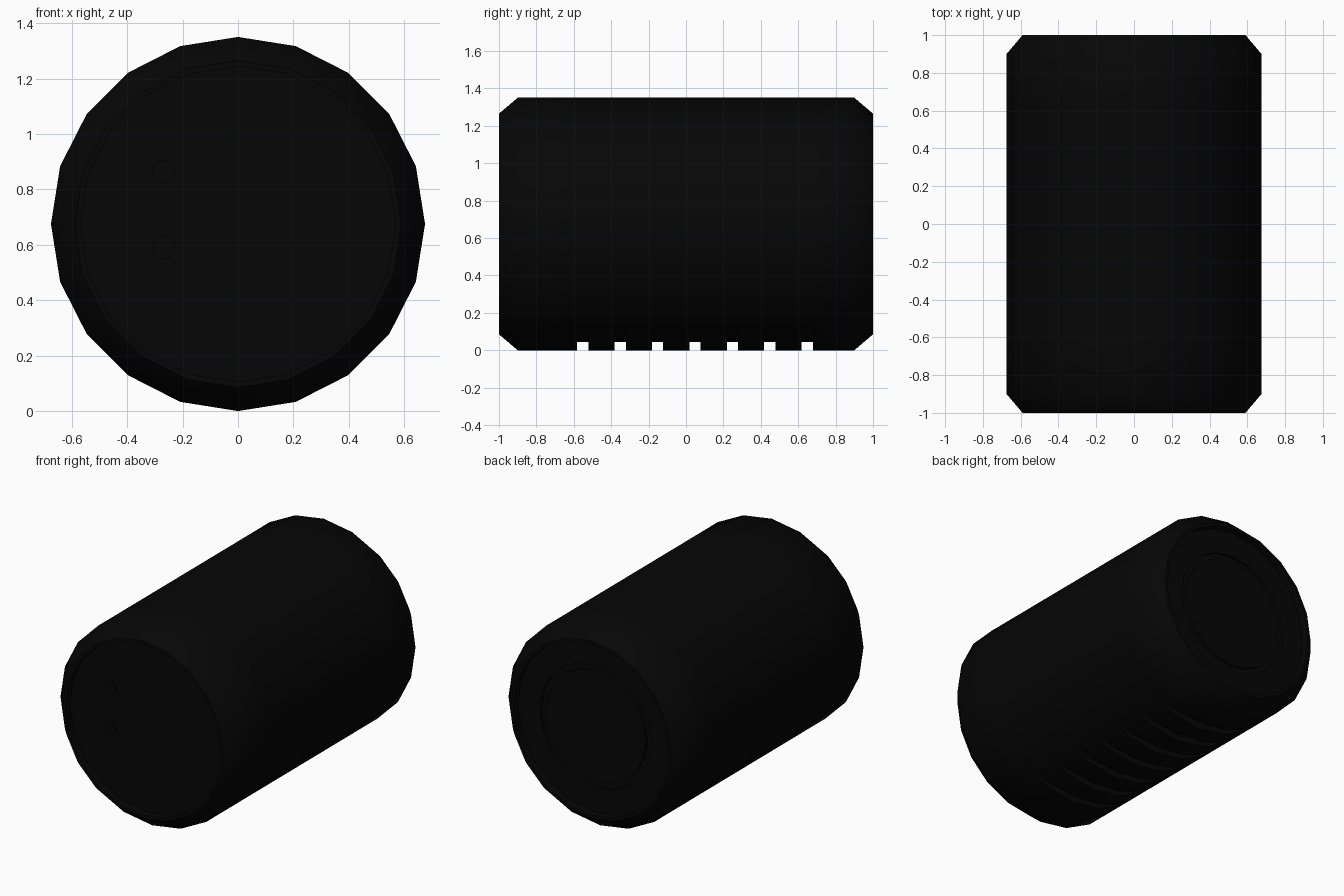
import bpy, bmesh, math

if "Cube" in bpy.data.objects:
    bpy.data.objects.remove(bpy.data.objects["Cube"])

SIDES = 20
R = 0.675
CZ = 0.675
FRONT_Y = -0.95   # depth of the sunken front panel
BACK_Y = 0.95     # depth of the sunken back panel

black = bpy.data.materials.new("matte_black")
black.diffuse_color = (0.0018, 0.0018, 0.0018, 1)
black.use_nodes = True
black.node_tree.nodes["Principled BSDF"].inputs["Base Color"].default_value = black.diffuse_color


def finish(obj):
    obj.data.materials.append(black)
    bpy.ops.object.select_all(action='DESELECT')
    obj.select_set(True)
    bpy.context.view_layer.objects.active = obj
    bpy.ops.object.shade_smooth_by_angle(angle=math.radians(45))


def lathe(name, profile):
    """Rings (radius, y, grooved) around the y axis; grooved rings dip at the bottom."""
    bm = bmesh.new()
    rings = []
    for r, y, grooved in profile:
        ring = []
        for i in range(SIDES):
            k = min(i, SIDES - i)
            dip = {0: 0.045, 1: 0.032}.get(k, 0) if grooved else 0
            a = 2 * math.pi * i / SIDES
            ring.append(bm.verts.new(((r - dip) * math.sin(a), y,
                                      CZ - (r - dip) * math.cos(a))))
        rings.append(ring)
    for a, b in zip(rings, rings[1:]):
        for i in range(SIDES):
            j = (i + 1) % SIDES
            bm.faces.new((a[i], a[j], b[j], b[i]))
    bmesh.ops.remove_doubles(bm, verts=bm.verts[:], dist=1e-5)
    bmesh.ops.dissolve_degenerate(bm, edges=bm.edges[:], dist=1e-5)
    bmesh.ops.recalc_face_normals(bm, faces=bm.faces[:])
    mesh = bpy.data.meshes.new(name)
    bm.to_mesh(mesh)
    bm.free()
    obj = bpy.data.objects.new(name, mesh)
    bpy.context.collection.objects.link(obj)
    finish(obj)
    return obj


# Drum body: sunken end panels, chamfered rims, ring groove in the back
front = [(0, FRONT_Y), (0.57, FRONT_Y), (0.57, -1), (0.59, -1), (R, -0.9)]
back = [(R, 0.9), (0.59, 1), (0.57, 1), (0.57, BACK_Y), (0.41, BACK_Y),
        (0.41, BACK_Y - 0.02), (0.37, BACK_Y - 0.02), (0.37, BACK_Y), (0, BACK_Y)]
profile = [(r, y, False) for r, y in front]
# Seven slots across the underside
for n in range(7):
    y = -0.552 + 0.2 * n
    profile += [(R, y - 0.03, False), (R, y - 0.03, True),
                (R, y + 0.03, True), (R, y + 0.03, False)]
profile += [(r, y, False) for r, y in back]
lathe("drum_body", profile)

# Two small round buttons on the front panel
for n, z in enumerate((0.865, 0.59)):
    bpy.ops.mesh.primitive_cylinder_add(vertices=12, radius=0.042, depth=0.008,
                                        location=(-0.27, FRONT_Y - 0.003, z),
                                        rotation=(math.pi / 2, 0, 0))
    button = bpy.context.object
    button.name = "button_%d" % (n + 1)
    finish(button)
